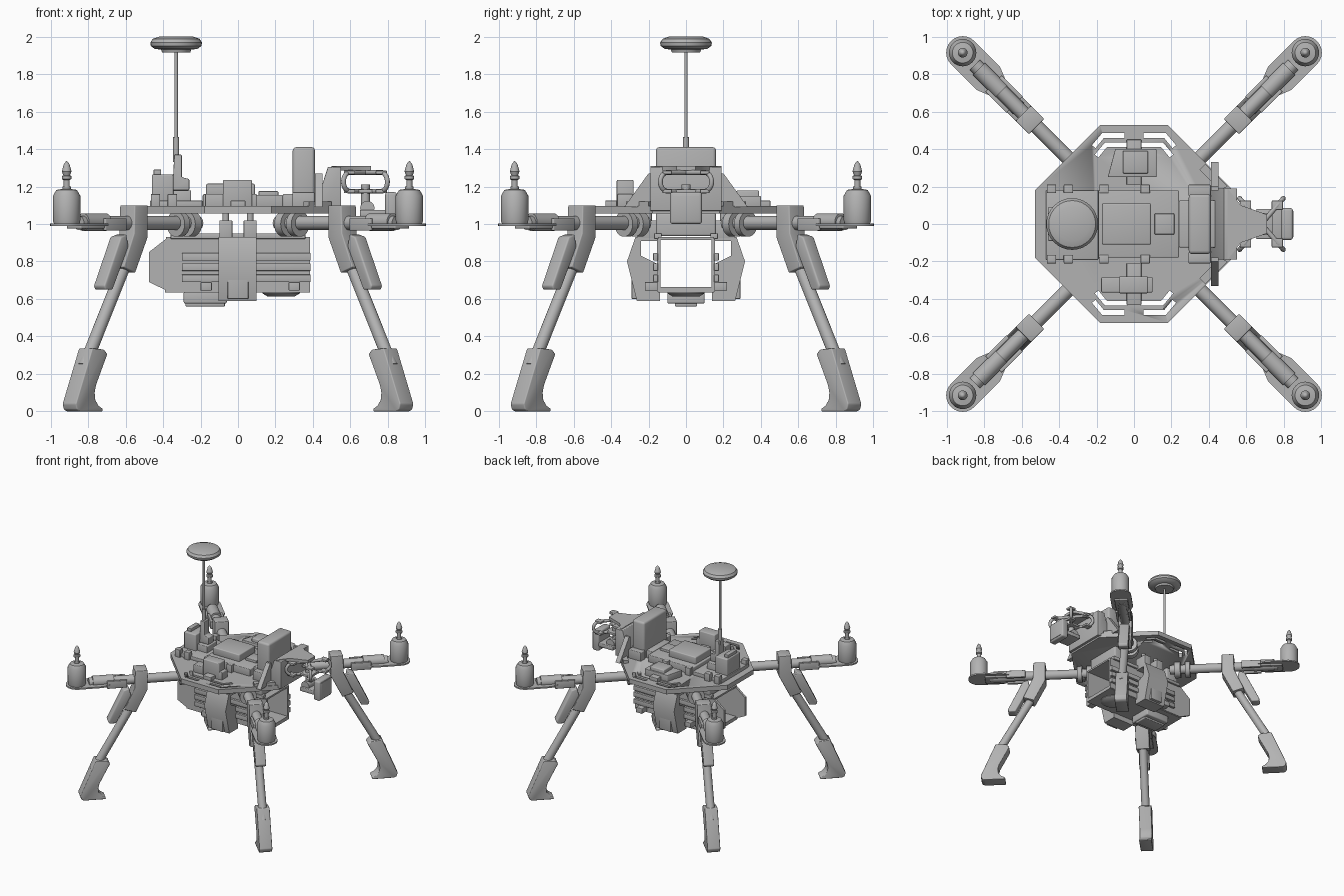
import bpy, bmesh, math
from mathutils import Vector, Matrix

cube = bpy.data.objects.get("Cube")
if cube:
    bpy.data.objects.remove(cube)

grey = bpy.data.materials.new("plain grey")
grey.use_nodes = True
grey.diffuse_color = (0.45, 0.45, 0.45, 1)
grey.node_tree.nodes["Principled BSDF"].inputs["Base Color"].default_value = grey.diffuse_color


def finish(name, bm, bevel=0, turn=0):
    bmesh.ops.recalc_face_normals(bm, faces=bm.faces)
    if bevel:
        sharp = [e for e in bm.edges if len(e.link_faces) == 2 and e.calc_face_angle() > 0.4]
        bmesh.ops.bevel(bm, geom=sharp, offset=bevel, segments=3, profile=0.5, affect='EDGES')
    bm.transform(Matrix.Rotation(math.radians(turn), 4, 'Z'))
    mesh = bpy.data.meshes.new(name)
    bm.to_mesh(mesh)
    bm.free()
    mesh.materials.append(grey)
    ob = bpy.data.objects.new(name, mesh)
    bpy.context.collection.objects.link(ob)
    bpy.ops.object.select_all(action='DESELECT')
    ob.select_set(True)
    bpy.context.view_layer.objects.active = ob
    bpy.ops.object.shade_smooth_by_angle(angle=math.radians(35))
    return ob


def prism(name, pts, plane, lo, hi, bevel=0, turn=0):
    place = {'xy': lambda u, v, w: (u, v, w), 'xz': lambda u, v, w: (u, w, v),
             'yz': lambda u, v, w: (w, u, v)}[plane]
    bm = bmesh.new()
    face = bm.faces.new([bm.verts.new(place(u, v, lo)) for u, v in pts])
    new = bmesh.ops.extrude_face_region(bm, geom=[face])["geom"]
    shift = Vector(place(0, 0, hi - lo))
    bmesh.ops.translate(bm, vec=shift, verts=[g for g in new if isinstance(g, bmesh.types.BMVert)])
    return finish(name, bm, bevel, turn)


def box(name, x, y, z, bevel=0, turn=0):
    pts = [(x[0], y[0]), (x[1], y[0]), (x[1], y[1]), (x[0], y[1])]
    return prism(name, pts, 'xy', z[0], z[1], bevel, turn)


def rod(name, a, b, radius, turn=0, sides=24):
    a, b = Vector(a), Vector(b)
    bm = bmesh.new()
    bmesh.ops.create_cone(bm, cap_ends=True, segments=sides, radius1=radius, radius2=radius, depth=(b - a).length)
    spin = (b - a).to_track_quat('Z', 'Y').to_matrix().to_4x4()
    bm.transform(Matrix.Translation((a + b) / 2) @ spin)
    return finish(name, bm, 0, turn)


def lathe(name, profile, x, turn=0, sides=32):
    bm = bmesh.new()
    verts = [bm.verts.new((r, 0, z)) for r, z in profile]
    edges = [bm.edges.new(p) for p in zip(verts, verts[1:])]
    bmesh.ops.spin(bm, geom=verts + edges, axis=(0, 0, 1), cent=(0, 0, 0), angle=math.tau, steps=sides)
    bmesh.ops.remove_doubles(bm, verts=bm.verts, dist=0.0005)
    bm.transform(Matrix.Translation((x, 0, 0)))
    return finish(name, bm, 0, turn)


# Octagonal deck with bent slots
a, b = 0.18, 0.528
octagon = [(-b, -a), (-a, -b), (a, -b), (b, -a), (b, a), (a, b), (-a, b), (-b, a)]
deck = prism("deck", octagon, 'xy', 1.055, 1.095)
for sx in (-1, 1):
    for sy in (-1, 1):
        for off in (0, 0.05):
            strip = [(0.05, 0.485), (0.17, 0.485), (0.225, 0.42), (0.205, 0.405), (0.16, 0.46), (0.05, 0.46)]
            pts = [(sx * (u - off * 0.3), sy * (v - off)) for u, v in strip]
            cutter = prism("slot_cutter", pts, 'xy', 1, 1.2)
            cutter.hide_render = True
            mod = deck.modifiers.new("slot", 'BOOLEAN')
            mod.operation, mod.object, mod.solver = 'DIFFERENCE', cutter, 'EXACT'
            bpy.context.view_layer.objects.active = deck
            bpy.ops.object.modifier_apply(modifier=mod.name)
            bpy.data.objects.remove(cutter)

# Four arms, motors and legs, laid out along +x and turned into place
R = 1.293
mount = [(R + 0.088 * math.cos(t), 0.088 * math.sin(t)) for t in [math.radians(i * 15 - 90) for i in range(13)]]
mount += [(1.1, 0.088), (1.03, 0.06), (1.03, -0.06), (1.1, -0.088)]
motor = [(0, 0.995), (0.066, 0.995), (0.073, 1.02), (0.073, 1.15), (0.055, 1.182), (0.022, 1.187),
         (0.022, 1.2), (0.016, 1.2), (0.016, 1.235), (0.026, 1.24), (0.026, 1.255), (0.018, 1.26),
         (0.026, 1.28), (0.015, 1.32), (0, 1.338)]
bracket = [(0.735, 1.1), (0.835, 1.1), (0.84, 0.95), (0.92, 0.77), (0.83, 0.74), (0.735, 0.93)]
lever = [(0.88, 0.945), (0.925, 0.93), (1.05, 0.67), (1.04, 0.65), (0.985, 0.65), (0.865, 0.88)]
foot = [(1.15, 0.337), (1.275, 0.04), (1.265, 0.01), (1.245, 0), (1.07, 0), (1.07, 0.015), (1.1, 0.03),
        (1.125, 0.06), (1.13, 0.1), (1.12, 0.14), (1.035, 0.305), (1.06, 0.33)]
for turn in (45, 135, 225, 315):
    rod("arm_tube", (0.3, 0, 1.005), (1.2, 0, 1.005), 0.038, turn)
    rod("arm_inner_clamp", (0.34, 0, 1), (0.39, 0, 1), 0.068, turn)
    rod("arm_outer_clamp", (0.43, 0, 1), (0.47, 0, 1), 0.068, turn)
    rod("arm_sleeve", (1.0, 0, 1.01), (1.17, 0, 1.01), 0.047, turn)
    prism("motor_mount", mount, 'xy', 0.99, 1.002, 0, turn)
    box("mount_saddle", (1.06, 1.24), (-0.055, 0.055), (0.975, 1.0), 0.006, turn)
    lathe("motor", motor, R, turn)
    prism("leg_bracket", bracket, 'xz', -0.057, 0.057, 0.006, turn)
    for s in (-1, 1):
        box("fold_latch", (0.9, 1.06), sorted((s * 0.04, s * 0.062)), (0.965, 1.03), 0.005, turn)
    prism("leg_lever", lever, 'xz', -0.042, 0.042, 0.008, turn)
    rod("leg_tube", (0.85, 0, 0.79), (1.16, 0, 0.24), 0.034, turn)
    prism("foot", foot, 'xz', -0.052, 0.052, 0.006, turn)

# Antenna mast with its disc
dome = [(0, 1.915), (0.075, 1.915), (0.08, 1.93), (0.115, 1.935), (0.135, 1.95), (0.138, 1.968),
        (0.125, 1.988), (0.09, 2), (0, 2)]
lathe("antenna_disc", dome, -0.33)
rod("antenna_rod", (-0.33, 0, 1.3), (-0.33, 0, 1.93), 0.009)
rod("antenna_collar", (-0.33, 0, 1.33), (-0.33, 0, 1.465), 0.016)
prism("antenna_post", [(-0.35, 1.18), (-0.26, 1.18), (-0.26, 1.24), (-0.3, 1.25), (-0.3, 1.37), (-0.34, 1.37)],
      'xz', -0.035, 0.035, 0.005)

# Electronics on the deck
box("receiver_tray", (-0.47, -0.19), (-0.19, 0.18), (1.09, 1.125), 0.005)
box("receiver_box", (-0.46, -0.345), (-0.09, 0.09), (1.1, 1.265), 0.008)
box("receiver_step", (-0.345, -0.25), (-0.07, 0.07), (1.1, 1.18), 0.006)
box("receiver_cap", (-0.45, -0.41), (-0.06, 0.06), (1.26, 1.29), 0.004)
box("center_tray", (-0.19, 0.24), (-0.18, 0.18), (1.09, 1.155), 0.006)
box("center_cover", (-0.17, 0.09), (-0.11, 0.11), (1.15, 1.215), 0.008)
box("center_button", (0.11, 0.215), (-0.055, 0.055), (1.15, 1.175), 0.004)
box("front_module", (-0.08, 0.075), (-0.37, -0.28), (1.09, 1.235), 0.007)
box("front_module_wing", (-0.175, 0.1), (-0.365, -0.285), (1.09, 1.16), 0.006)
box("front_module_base", (-0.04, 0.04), (-0.43, -0.21), (1.09, 1.125), 0.004)
box("rear_module", (-0.06, 0.075), (0.27, 0.39), (1.09, 1.18), 0.007)
prism("rear_module_wing", [(-0.14, 0.25), (0.12, 0.25), (0.12, 0.4), (-0.1, 0.4)], 'xy', 1.09, 1.15, 0.005)
box("rear_module_base", (-0.04, 0.04), (0.21, 0.45), (1.09, 1.125), 0.004)
box("battery", (0.292, 0.41), (-0.16, 0.16), (1.09, 1.41), 0.018)
box("battery_tray", (0.24, 0.45), (-0.125, 0.125), (1.09, 1.16), 0.006)
for s in (-1, 1):
    for x in (-0.44, -0.35, -0.16, 0.06):
        box("deck_clip", (x - 0.025, x + 0.025), sorted((s * 0.165, s * 0.21)), (1.09, 1.16), 0.004)
    box("battery_cheek", (0.29, 0.41), sorted((s * 0.15, s * 0.21)), (1.09, 1.17), 0.006)

# Camera bracket on the left edge
prism("camera_bracket", [(0.41, 1.09), (0.48, 1.305), (0.55, 1.305), (0.55, 1.07), (0.46, 1.07)], 'xz', -0.19, 0.19, 0.004)
for s in (-1, 1):
    prism("bracket_gusset", [(s * 0.18, 1.09), (s * 0.33, 1.09), (s * 0.2, 1.27), (s * 0.18, 1.27)], 'yz', 0.41, 0.45)
    prism("edge_rail", [(0.35, s * 0.29), (0.46, s * 0.18), (0.5, s * 0.2), (0.38, s * 0.32)], 'xy', 1.09, 1.12)
prism("gimbal_hanger", [(0.5, -0.19), (0.57, -0.1), (0.71, -0.05), (0.71, 0.05), (0.57, 0.1), (0.5, 0.19)],
      'xy', 1.285, 1.31)

# Crossed rounded loops that carry the camera
for s in (-1, 1):
    curve = bpy.data.curves.new("gimbal_loop", 'CURVE')
    curve.dimensions = '3D'
    curve.bevel_depth, curve.bevel_resolution = 0.013, 3
    spline = curve.splines.new('POLY')
    steps = 32
    spline.points.add(steps - 1)
    for i, p in enumerate(spline.points):
        t = math.tau * (i + 0.5) / steps
        along = 0.13 * math.copysign(1, math.cos(t)) + 0.05 * math.cos(t)
        p.co = (0.68 + along * 0.65, s * along * 0.76, 1.225 + 0.05 * math.sin(t), 1)
    spline.use_cyclic_u = True
    curve.materials.append(grey)
    loop = bpy.data.objects.new("gimbal_loop", curve)
    bpy.context.collection.objects.link(loop)
    # end pads of the loop
    for e in (-1, 1):
        for z in (1.165, 1.265):
            x, y = 0.68 + e * 0.085, s * e * 0.1
            box("loop_pad", (x - 0.03, x + 0.03), (y - 0.025, y + 0.025), (z, z + 0.02), 0.004)
box("gimbal_lower_plate", (0.63, 0.74), (-0.06, 0.06), (1.165, 1.185), 0.004)
rod("gimbal_pivot", (0.68, 0, 1.05), (0.68, 0, 1.21), 0.025)
rod("gimbal_motor", (0.69, -0.06, 1.085), (0.69, 0.06, 1.085), 0.038)
box("gimbal_yoke", (0.65, 0.79), (-0.08, 0.08), (1.04, 1.075), 0.006)
box("camera_body", (0.785, 0.848), (-0.085, 0.085), (1.0, 1.17), 0.014)
box("camera_lens_plate", (0.845, 0.852), (-0.07, 0.07), (1.015, 1.155), 0.002)

# Frame between deck and belly
for s in (-1, 1):
    box("under_deck_pack", sorted((s * 0.22, s * 0.34)), (-0.16, 0.16), (0.935, 1.06), 0.012)
    box("belly_rail", (-0.36, 0.36), sorted((s * 0.13, s * 0.17)), (0.92, 0.95), 0.004)
    for e in (-1, 1):
        box("hanger_post", sorted((s * 0.03, s * 0.1)), sorted((e * 0.14, e * 0.26)), (0.92, 1.02), 0.006)
        rod("hanger_bolt", (s * 0.065, e * 0.2, 1), (s * 0.065, e * 0.2, 1.06), 0.018)

# Open-ended payload tube
side = [(-0.475, 0.85), (-0.385, 0.92), (0.385, 0.92), (0.385, 0.64), (-0.37, 0.64), (-0.475, 0.69)]
for s in (-1, 1):
    prism("payload_side", side, 'xz', s * 0.135, s * 0.155)
    for z in (0.69, 0.75, 0.805):
        box("payload_rib", (-0.3, 0.387), sorted((s * 0.15, s * 0.175)), (z, z + 0.04), 0.003)
    # Side arms wrapped around the payload
    wrap = [(0.14, 0.93), (0.27, 0.93), (0.315, 0.8), (0.262, 0.59), (0.14, 0.59), (0.14, 0.78), (0.24, 0.83), (0.24, 0.91), (0.14, 0.91)]
    prism("payload_arm", [(s * u, v) for u, v in wrap], 'yz', -0.105, 0.1)
    box("arm_face_plate", (-0.055, 0.055), sorted((s * 0.25, s * 0.29)), (0.6, 0.78), 0.004)
    for x in (-0.17, 0.3):
        box("payload_latch", (x - 0.03, x + 0.03), sorted((s * 0.15, s * 0.22)), (0.645, 0.69), 0.004)
box("payload_top", (-0.385, 0.385), (-0.15, 0.15), (0.915, 0.93))
box("payload_floor", (-0.39, 0.385), (-0.15, 0.15), (0.635, 0.665))
box("sensor_block", (-0.29, -0.06), (-0.1, 0.1), (0.575, 0.64), 0.01)
box("sensor_foot", (-0.28, -0.07), (-0.06, 0.06), (0.56, 0.59), 0.006)
lathe("belly_dome", [(0, 0.612), (0.07, 0.612), (0.1, 0.63), (0.1, 0.64), (0, 0.64)], 0.23)
